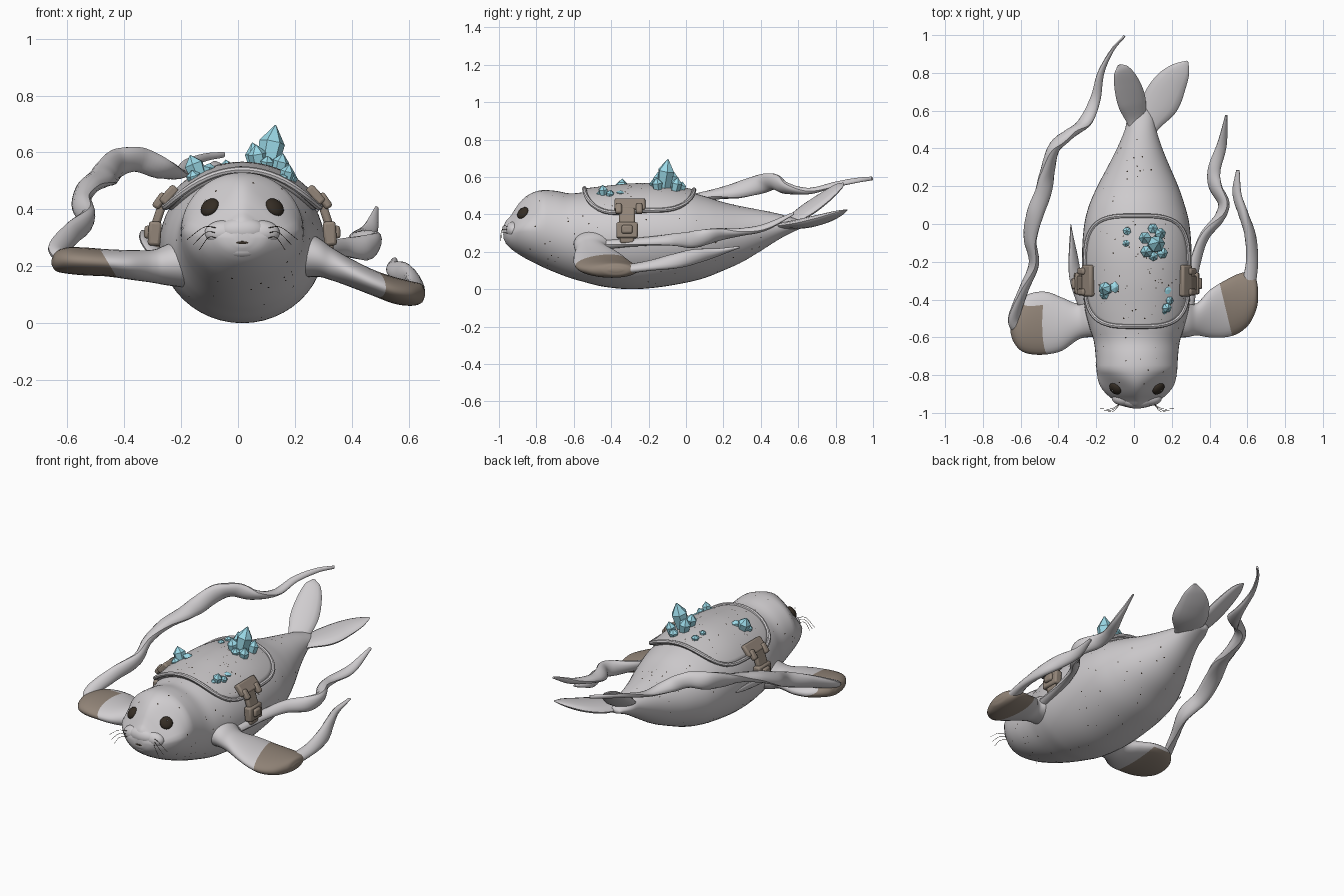
import bpy, bmesh, math, random
from mathutils import Vector, Matrix
from mathutils.bvhtree import BVHTree

if "Cube" in bpy.data.objects:
    bpy.data.objects.remove(bpy.data.objects["Cube"])

random.seed(4)
CX = 0.015  # centre line of the body


def material(name, rgb):
    m = bpy.data.materials.new(name)
    m.diffuse_color = (*rgb, 1)
    m.use_nodes = True
    m.node_tree.nodes["Principled BSDF"].inputs["Base Color"].default_value = m.diffuse_color
    return m


GREY = material("pale grey skin", (0.63, 0.61, 0.625))
CLOTH = material("grey cloth", (0.59, 0.57, 0.58))
BROWN = material("brown leather", (0.29, 0.235, 0.19))
BLUE = material("ice blue crystal", (0.34, 0.72, 0.83))
DARK = material("dark brown", (0.035, 0.026, 0.018))
WHITE = material("white glint", (0.8, 0.8, 0.8))


def finish(name, bm, mats, angle=40, recalc=True):
    if recalc:
        bmesh.ops.recalc_face_normals(bm, faces=bm.faces)
    me = bpy.data.meshes.new(name)
    bm.to_mesh(me)
    bm.free()
    for m in mats:
        me.materials.append(m)
    if angle:
        for p in me.polygons:
            p.use_smooth = True
        me.set_sharp_from_angle(angle=math.radians(angle))
    ob = bpy.data.objects.new(name, me)
    bpy.context.collection.objects.link(ob)
    return ob


def spline(keys, t):
    """Smooth curve through keys; the first number of each key is its position."""
    n = len(keys)
    i = 0
    while i < n - 2 and t > keys[i + 1][0]:
        i += 1
    slope = lambda j, c: ((keys[min(j + 1, n - 1)][c] - keys[max(j - 1, 0)][c])
                          / (keys[min(j + 1, n - 1)][0] - keys[max(j - 1, 0)][0]))
    h = keys[i + 1][0] - keys[i][0]
    s = (t - keys[i][0]) / h
    return [(2*s**3 - 3*s*s + 1) * keys[i][c] + (s**3 - 2*s*s + s) * h * slope(i, c)
            + (3*s*s - 2*s**3) * keys[i + 1][c] + (s**3 - s*s) * h * slope(i + 1, c)
            for c in range(1, len(keys[0]))]


def loft(rings):
    bm = bmesh.new()
    vs = [[bm.verts.new(p) for p in r] for r in rings]
    n = len(vs[0])
    for a, b in zip(vs, vs[1:]):
        for k in range(n):
            bm.faces.new((a[k], a[(k + 1) % n], b[(k + 1) % n], b[k]))
    bm.faces.new(vs[0])
    bm.faces.new(vs[-1])
    return bm


def sweep(name, pts, mat, flat=1.0, side=(1, 0, 0), twist=0.0, sides=14, steps=8):
    """Tube through (x, y, z, radius) points with a flattened, twisting section."""
    keys = [(i, *p) for i, p in enumerate(pts)]
    total = (len(pts) - 1) * steps
    rings = []
    for i in range(total + 1):
        t = i / steps
        x, y, z, r = spline(keys, t)
        p = Vector((x, y, z))
        q0 = Vector(spline(keys, max(t - .05, 0))[:3])
        q1 = Vector(spline(keys, min(t + .05, len(pts) - 1))[:3])
        d = (q1 - q0).normalized()
        s = Vector(side)
        s = (s - d * s.dot(d)).normalized()
        s = Matrix.Rotation(twist * i / total, 3, d) @ s
        u = d.cross(s)
        rings.append([p + max(r, .001) * (s * math.cos(a) + u * flat * math.sin(a))
                      for a in (math.tau * k / sides for k in range(sides))])
    return finish(name, loft(rings), [mat])


def ellipsoid(name, loc, size, mat, aim=None):
    bm = bmesh.new()
    bmesh.ops.create_uvsphere(bm, u_segments=24, v_segments=14, radius=1)
    rot = aim.to_track_quat('Z', 'Y').to_matrix().to_4x4() if aim else Matrix()
    bm.transform(Matrix.Translation(loc) @ rot @ Matrix.Diagonal((*size, 1)))
    return finish(name, bm, [mat], 80)


# Body: (y, half width, bottom, top)
BODY = [(-.975, .03, .27, .33), (-.962, .08, .245, .365), (-.935, .118, .215, .395),
        (-.9, .162, .19, .45), (-.85, .198, .16, .5), (-.78, .213, .125, .528),
        (-.7, .218, .09, .526), (-.62, .228, .06, .512), (-.55, .25, .04, .518),
        (-.45, .275, .015, .53), (-.3, .288, 0, .545), (-.15, .29, .01, .545),
        (0, .278, .035, .522), (.1, .253, .06, .497), (.2, .214, .1, .465),
        (.3, .166, .145, .442), (.4, .12, .205, .423), (.5, .083, .268, .402),
        (.57, .068, .305, .382), (.64, .035, .335, .362)]


def body_ring(y, n=48):
    w, b, t = spline(BODY, y)
    k = .55 * min(max((-.77 - y) / .09, 0), 1)  # the face narrows toward the brow
    cx = CX + .02 * min(max((y - .1) / .4, 0), 1)  # the tail drifts slightly sideways
    return [Vector((cx + w * math.cos(a) * (1 - k * max(math.sin(a), 0)), y,
                    (t + b) / 2 + (t - b) / 2 * math.sin(a)))
            for a in (math.tau * i / n for i in range(n))]


def back_z(x, y):
    w, b, t = spline(BODY, y)
    u = min(abs(x - CX) / w, .985)
    return (t + b) / 2 + (t - b) / 2 * math.sqrt(1 - u * u)


def cloth_point(r, a):
    c, s = math.cos(a), math.sin(a)
    k = r / (abs(c) ** 3.6 + abs(s) ** 3.6) ** (1 / 3.6)
    x, y = CX + .258 * k * c, -.25 + .293 * k * s
    return Vector((CX + (x - CX) * 1.06, y, back_z(x, y) + .02))


ys = [-.975, -.971, -.967, -.962, -.955, -.945] + [-.935 + i * 1.575 / 76 for i in range(77)]
bm = loft([body_ring(y) for y in ys])
bmesh.ops.recalc_face_normals(bm, faces=bm.faces)
tree = BVHTree.FromBMesh(bm)
finish("body", bm, [GREY], 80)

# Dark speckles on the skin and the cloth
spots = []
for i in range(130):
    a = random.uniform(0, math.tau)
    d = Vector((math.cos(a), 0, math.sin(a)))
    hit, nor, _, _ = tree.ray_cast(Vector((CX, random.uniform(-.85, .45), .3)) + d, -d)
    if hit:
        spots.append((hit, nor))
for i in range(60):
    r, a = random.uniform(.2, .93), random.uniform(0, math.tau)
    p = cloth_point(r, a)
    spots.append((p, (cloth_point(r + .02, a) - p).cross(cloth_point(r, a + .02) - p).normalized()))
bm = bmesh.new()
for p, nor in spots:
    m = Matrix.Translation(p + nor * .002) @ nor.to_track_quat('Z', 'Y').to_matrix().to_4x4()
    bmesh.ops.create_circle(bm, cap_ends=True, segments=6, radius=random.uniform(.002, .0048), matrix=m)
finish("speckles", bm, [DARK], 0, False)

# Face
ellipsoid("chin", (CX, -.925, .257), (.07, .042, .032), GREY)
ellipsoid("muzzle", (CX, -.933, .325), (.085, .044, .047), GREY)
ellipsoid("mouth", (CX, -.968, .283), (.036, .009, .008), DARK)
for s, label in ((-1, "left"), (1, "right")):
    ellipsoid(label + "_cheek", (CX + s * .062, -.922, .317), (.07, .042, .045), GREY)
    hit, nor, _, _ = tree.ray_cast(Vector((CX + s * .114, -2, .407)), Vector((0, 1, 0)))
    ellipsoid(label + "_eye", hit, (.036, .036, .02), DARK, nor)
    ellipsoid(label + "_eye_glint", hit + nor * .016 + Vector((s * .006, -.002, .014)), (.004, .004, .003), WHITE, nor)
    for k in range(3):
        z = .335 - k * .018
        sweep(f"{label}_whisker_{k}", [(CX + s * .09, -.952, z, .0014),
              (CX + s * (.135 - k * .008), -.978 - k * .005, z + .002, .0012),
              (CX + s * (.195 - k * .022), -.978 - k * .008, z - .042, .0008)], DARK, sides=5, steps=5)


# Flippers: (x, back y, front y, centre z, half thickness), with leather tips cut by planes
def flipper(name, rows, planes):
    keys = [(i, *r) for i, r in enumerate(rows)]
    rings = []
    for i in range((len(rows) - 1) * 8 + 1):
        x, y0, y1, z, h = spline(keys, i / 8)
        rings.append([(x, (y0 + y1) / 2 + (y1 - y0) / 2 * math.cos(a), z + h * math.sin(a))
                      for a in (math.tau * k / 28 for k in range(28))])
    bm = loft(rings)
    for co, no in planes:
        bmesh.ops.bisect_plane(bm, geom=bm.verts[:] + bm.edges[:] + bm.faces[:],
                               plane_co=co, plane_no=no, dist=1e-5)
    for f in bm.faces:
        c = f.calc_center_median()
        f.material_index = int(all((c - Vector(co)).dot(Vector(no)) > 0 for co, no in planes))
    finish(name, bm, [GREY, BROWN], 70)


flipper("left_flipper", [(-.15, -.6, -.36, .22, .1), (-.25, -.6, -.39, .205, .072),
        (-.3, -.615, -.42, .2, .058), (-.38, -.67, -.39, .205, .052), (-.46, -.69, -.36, .212, .048),
        (-.54, -.69, -.365, .217, .049), (-.6, -.67, -.4, .22, .046), (-.64, -.62, -.45, .217, .034),
        (-.655, -.57, -.5, .214, .01)],
        [((-.485, 0, .26), (-1, 0, -.6)), ((0, -.425, .25), (0, -1, -1.3))])
flipper("right_flipper", [(.15, -.6, -.36, .25, .1), (.27, -.6, -.4, .235, .072),
        (.33, -.59, -.42, .208, .058), (.4, -.6, -.35, .175, .05), (.48, -.6, -.3, .14, .046),
        (.55, -.58, -.265, .115, .047), (.61, -.53, -.255, .104, .043), (.645, -.46, -.29, .104, .033),
        (.657, -.41, -.34, .104, .01)], [((.445, -.28, 0), (1, .24, 0))])

# Tail flukes
sweep("right_fluke", [(.035, .45, .335, .045), (.08, .55, .342, .072), (.14, .645, .355, .098),
      (.19, .735, .378, .088), (.245, .81, .405, .055), (.283, .86, .425, .008)], GREY, .28, (1, -.6, 0))
sweep("left_fluke", [(.035, .45, .335, .035), (.015, .55, .362, .056), (-.012, .65, .425, .078),
      (-.04, .74, .49, .07), (-.066, .81, .545, .045), (-.08, .842, .568, .008)], GREY, .3, (.85, 0, -.4))

# Flowing ribbons
sweep("left_long_ribbon", [(-.6, -.57, .22, .03), (-.635, -.5, .255, .036), (-.585, -.35, .315, .04),
      (-.53, -.21, .365, .043), (-.55, -.08, .425, .043), (-.525, .05, .48, .046), (-.48, .17, .51, .046),
      (-.46, .27, .528, .05), (-.425, .4, .562, .052), (-.35, .47, .575, .045), (-.26, .54, .54, .04),
      (-.205, .66, .525, .028), (-.175, .8, .56, .02), (-.115, .92, .583, .014), (-.05, .995, .592, .01)],
      GREY, .62, twist=8)
sweep("right_outer_ribbon", [(.6, -.36, .1, .04), (.625, -.2, .125, .036), (.615, -.06, .15, .042),
      (.58, .05, .175, .04), (.545, .16, .195, .028), (.55, .285, .225, .009)], GREY, .65, twist=3)
sweep("right_inner_ribbon", [(.28, -.42, .24, .04), (.32, -.22, .255, .032), (.37, -.07, .265, .036),
      (.45, .03, .265, .045), (.475, .11, .28, .044), (.43, .2, .295, .04), (.425, .29, .305, .034),
      (.465, .42, .33, .028), (.488, .575, .405, .008)], GREY, .62, twist=4)
sweep("left_small_ribbon", [(-.27, -.42, .23, .03), (-.31, -.28, .275, .036), (-.325, -.14, .3, .03),
      (-.335, 0, .315, .004)], GREY, .5, twist=1.5)

# Saddle cloth draped over the back, with a piped edge
N = 72
bm = bmesh.new()
centre = bm.verts.new(cloth_point(0, 0))
rows = [[bm.verts.new(cloth_point(r / 16, math.tau * k / N)) for k in range(N)] for r in range(1, 17)]
for k in range(N):
    j = (k + 1) % N
    bm.faces.new((centre, rows[0][k], rows[0][j]))
    for a, b in zip(rows, rows[1:]):
        bm.faces.new((a[k], b[k], b[j], a[j]))
cloth = finish("saddle_cloth", bm, [CLOTH], 60, False)
mod = cloth.modifiers.new("thickness", 'SOLIDIFY')
mod.thickness, mod.offset = .022, -1
sweep("saddle_piping", [(*cloth_point(1, math.tau * k / N), .012) for k in range(N + 1)],
      GREY, side=(0, 0, 1), sides=8, steps=1)

# Leather straps with buckles: (offset x, y, z, tilt, thickness, width, length)
STRAP = [(.258, -.3, .45, 42, .035, .165, .075), (.292, -.315, .385, 18, .03, .085, .11),
         (.308, -.315, .315, 4, .045, .115, .085), (.33, -.315, .32, 4, .03, .06, .045),
         (.305, -.315, .265, 0, .03, .075, .04), (.29, -.36, .43, 35, .03, .035, .06),
         (.29, -.25, .43, 35, .03, .035, .06)]
for s, label in ((-1, "left"), (1, "right")):
    bm = bmesh.new()
    for x, y, z, tilt, tx, ty, tz in STRAP:
        m = (Matrix.Translation((CX + s * x, y, z)) @ Matrix.Rotation(-s * math.radians(tilt), 4, 'Y')
             @ Matrix.Diagonal((tx, ty, tz, 1)))
        bmesh.ops.create_cube(bm, size=1, matrix=m)
    ob = finish(label + "_strap", bm, [BROWN], 35)
    bev = ob.modifiers.new("soft edges", 'BEVEL')
    bev.width, bev.segments = .01, 2


# Crystals: (x, y, lean x, lean y, length, radius), rooted in the cloth
def crystals(name, items):
    bm = bmesh.new()
    for x, y, lx, ly, length, r in items:
        q = Vector((lx, ly, 1)).to_track_quat('Z', 'Y').to_matrix().to_4x4()
        m = Matrix.Translation((x, y, back_z(x, y) + .005)) @ q
        rings = [[m @ Vector((rr * math.cos(a), rr * math.sin(a), h * length))
                  for a in (math.tau * k / 6 for k in range(6))]
                 for h, rr in ((-.1, r * .75), (.62, r), (1, r * .06))]
        part = loft(rings)
        me = bpy.data.meshes.new("part")
        part.to_mesh(me)
        part.free()
        bm.from_mesh(me)
        bpy.data.meshes.remove(me)
    finish(name, bm, [BLUE], 0)


crystals("main_crystals", [(.1, -.12, .2, .15, .165, .046), (.07, -.08, -.2, .1, .1, .034),
         (.075, -.14, -.15, -.1, .085, .034), (.13, -.06, .2, .2, .085, .03), (.14, -.15, .25, -.1, .075, .03),
         (.1, -.03, 0, .2, .055, .028), (.1, -.165, .1, -.2, .05, .026)])
crystals("left_crystals", [(-.135, -.345, -.4, .05, .09, .036), (-.105, -.335, .2, 0, .04, .03),
         (-.15, -.37, -.3, -.2, .045, .026)])
crystals("right_crystals", [(.165, -.44, .25, -.1, .065, .026), (.18, -.41, .4, .2, .045, .022),
         (.17, -.35, .2, .1, .025, .026), (.16, -.46, -.1, -.2, .03, .018)])
crystals("small_crystals", [(-.035, -.04, -.1, .1, .04, .022), (-.04, -.1, -.1, -.1, .035, .019)])
